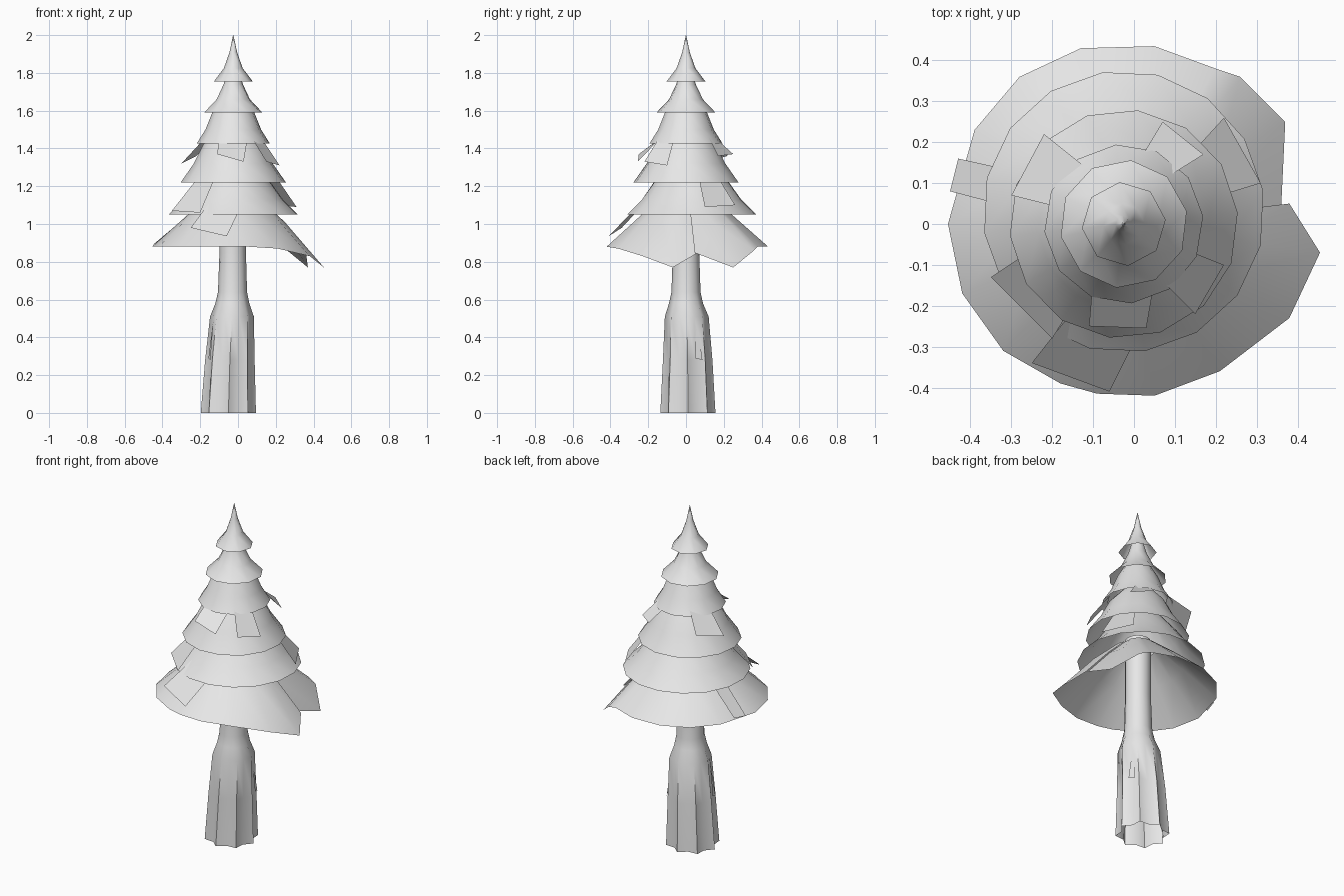
import bpy, math
from mathutils import Vector

grey = bpy.data.materials.new("plain grey")
grey.diffuse_color = (0.8, 0.8, 0.8, 1)
AX, AY = -0.025, 0.0


def make(name, verts, faces, angle=35):
    me = bpy.data.meshes.new(name)
    me.from_pydata(verts, [], faces)
    me.materials.append(grey)
    ob = bpy.data.objects.new(name, me)
    bpy.context.collection.objects.link(ob)
    bpy.ops.object.select_all(action='DESELECT')
    ob.select_set(True)
    bpy.context.view_layer.objects.active = ob
    bpy.ops.object.shade_smooth_by_angle(angle=math.radians(angle))
    return ob


def skin(name, rings, closed=True, angle=60):
    """Join rings of equal length, listed top to bottom, anticlockwise."""
    n = len(rings[0])
    verts = [p for r in rings for p in r]
    faces = []
    for k in range(len(rings) - 1):
        for i in range(n if closed else n - 1):
            j = (i + 1) % n
            a, b = k * n, (k + 1) * n
            faces.append((a + i, b + i, b + j, a + j))
    return make(name, verts, faces, angle)


def circle(r, z, n, cx=AX, cy=AY, phase=0.0, lobe=0.0):
    pts = []
    for i in range(n):
        t = 2 * math.pi * i / n + phase
        rr = r - lobe * (i % 2)
        pts.append((cx + rr * math.cos(t), cy + rr * math.sin(t), z))
    return pts


# Upper skirts of foliage: (sides, phase, centre y, profile of radius and height)
tiers = [
    (8, 0.1, 0.0, [(0.001, 2.0), (0.02, 1.91), (0.05, 1.825), (0.103, 1.755)]),
    (10, 0.2, 0.0, [(0.03, 1.82), (0.052, 1.74), (0.09, 1.66), (0.157, 1.59)]),
    (12, 0.1, 0.0, [(0.06, 1.68), (0.112, 1.59), (0.148, 1.5), (0.195, 1.425)]),
    (14, 0.1, 0.0, [(0.08, 1.51), (0.16, 1.42), (0.21, 1.32), (0.28, 1.22)]),
    (16, 0.15, 0.03, [(0.1, 1.34), (0.2, 1.22), (0.265, 1.13), (0.345, 1.05)]),
]
for k, (n, ph, cy, prof) in enumerate(tiers):
    skin(f"foliage_skirt_{k + 1}", [circle(r, z, n, AX, cy, ph) for r, z in prof])

# Lowest skirt: its two drooping ends meet in a notch at the right
rim = [(0.38, 0.05, .84), (0.455, -0.07, .77), (0.38, -0.23, .83), (0.21, -0.36, .87),
       (0.05, -0.42, .88), (-0.09, -0.415, .88), (-0.18, -0.39, .88), (-0.32, -0.31, .88),
       (-0.42, -0.17, .88), (-0.455, 0.0, .88), (-0.39, 0.23, .88), (-0.28, 0.36, .88),
       (-0.13, 0.43, .88), (0.05, 0.435, .88), (0.2, 0.38, .88), (0.26, 0.36, .86),
       (0.37, 0.25, .77), (0.36, 0.04, .85)]
rim = [Vector(p) for p in reversed(rim)]


def ring(share, z):
    out = []
    for p in rim:
        q = Vector((AX, AY, z)).lerp(p, share)
        q.z = z + (p.z - 0.88) * share * share
        out.append(q)
    return out


skin("lowest_skirt", [ring(0.25, 1.16), ring(0.57, 1.045), rim], closed=False, angle=40)

# Loose boughs poking out between the skirts: two outer corners, then two inner ones
boughs = [
    [(-0.25, -0.34, 0.98), (-0.06, -0.41, 0.935), (0.02, -0.25, 1.1), (-0.14, -0.2, 1.13)],
    [(-0.35, -0.13, 1.07), (-0.20, -0.28, 1.06), (-0.12, -0.15, 1.25), (-0.2, -0.03, 1.26)],
    [(0.31, 0.10, 1.09), (0.22, 0.26, 1.1), (0.12, 0.15, 1.28), (0.18, 0.06, 1.28)],
    [(-0.22, 0.22, 1.36), (-0.30, 0.07, 1.32), (-0.18, 0.04, 1.45), (-0.12, 0.14, 1.46)],
    [(0.15, -0.22, 1.33), (0.22, -0.10, 1.31), (0.12, -0.06, 1.46), (0.07, -0.14, 1.46)],
    [(-0.11, -0.25, 1.37), (0.03, -0.255, 1.33), (0.05, -0.14, 1.45), (-0.1, -0.13, 1.46)],
    [(0.17, 0.17, 1.36), (0.07, 0.25, 1.37), (0.01, 0.15, 1.46), (0.09, 0.12, 1.46)],
    [(-0.43, 0.16, 0.9), (-0.45, 0.08, 0.89), (-0.26, 0.03, 1.05), (-0.25, 0.12, 1.05)],
]
for k, quad in enumerate(boughs):
    make(f"loose_bough_{k + 1}", quad, [(0, 1, 2, 3)])

# Fluted hollow trunk, wide at the root and round where it enters the foliage
trunk = [(0.07, 1.2, -0.028, 0.0, 0.0), (0.07, 0.85, -0.028, 0.0, 0.0),
         (0.077, 0.64, -0.029, 0.0, 0.002), (0.09, 0.58, -0.03, 0.0, 0.006),
         (0.116, 0.51, -0.032, 0.004, 0.014), (0.131, 0.28, -0.043, 0.009, 0.022),
         (0.146, 0.0, -0.051, 0.01, 0.03)]
skin("trunk", [circle(r, z, 16, cx, cy, 0.0, lobe) for r, z, cx, cy, lobe in trunk])

# Thin bark splinters along the flutes
for k, t in enumerate((0.5, 3.6)):
    d = Vector((math.cos(t), math.sin(t), 0))
    s = Vector((-d.y, d.x, 0)) * 0.02
    c = Vector((-0.038, 0.007, 0))
    pts = [c + d * 0.10 + Vector((0, 0, 0.52)), c + d * 0.122 - s + Vector((0, 0, 0.29)),
           c + d * 0.13 + s + Vector((0, 0, 0.28))]
    make(f"bark_splinter_{k + 1}", pts, [(0, 1, 2)])
